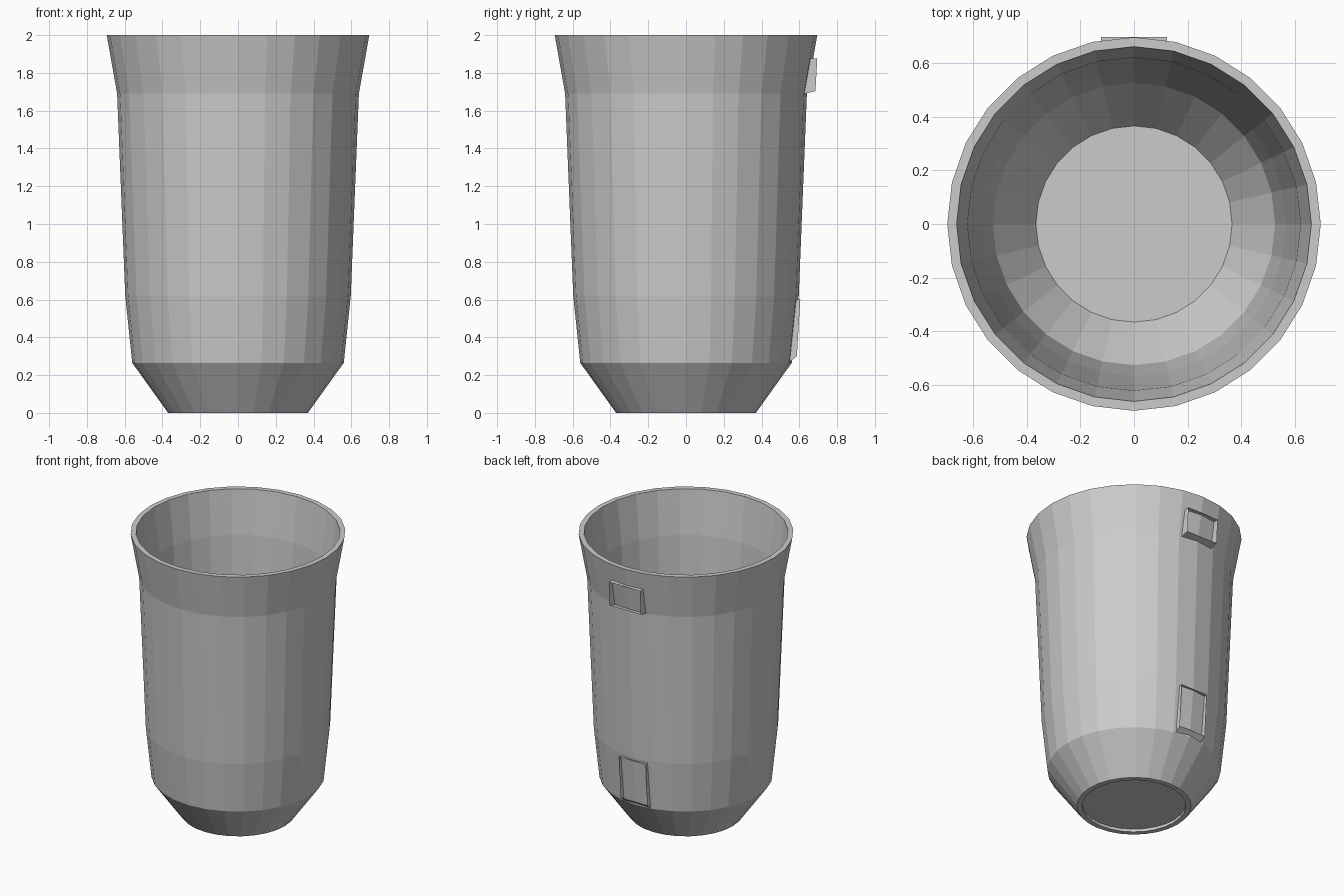
import bpy
import bmesh
from math import cos, sin, tau

cube = bpy.data.objects.get("Cube")
if cube:
    bpy.data.objects.remove(cube, do_unlink=True)

SIDES = 28

grey = bpy.data.materials.new("plain grey")
grey.use_nodes = True
colour = (0.6, 0.6, 0.6, 1)
grey.diffuse_color = colour
grey.node_tree.nodes["Principled BSDF"].inputs["Base Color"].default_value = colour


def finish(name, bm):
    """Turn a bmesh into a flat shaded grey object."""
    mesh = bpy.data.meshes.new(name)
    bm.to_mesh(mesh)
    bm.free()
    mesh.materials.append(grey)
    obj = bpy.data.objects.new(name, mesh)
    bpy.context.collection.objects.link(obj)
    return obj


def lathe(name, profile):
    """Spin (radius, z) points around z and cap both ends."""
    bm = bmesh.new()
    rings = [[bm.verts.new((r * cos(tau * i / SIDES), r * sin(tau * i / SIDES), z))
              for i in range(SIDES)] for r, z in profile]
    for low, high in zip(rings, rings[1:]):
        for i in range(SIDES):
            j = (i + 1) % SIDES
            bm.faces.new((low[i], low[j], high[j], high[i]))
    bm.faces.new(rings[0][::-1])
    bm.faces.new(rings[-1])
    return finish(name, bm)


def bracket(name, half_width, outline):
    """Open four-walled frame; outline is inner/outer (y, z) at top, then bottom."""
    bm = bmesh.new()
    (ti, to, bi, bo) = outline
    loops = []
    for top, bottom in ((ti, bi), (to, bo)):
        loops.append([bm.verts.new((x * half_width, *p)) for x, p in
                      ((1, top), (-1, top), (-1, bottom), (1, bottom))])
    inner, outer = loops
    for i in range(4):
        j = (i + 1) % 4
        bm.faces.new((inner[i], inner[j], outer[j], outer[i]))
    bmesh.ops.recalc_face_normals(bm, faces=bm.faces)
    return finish(name, bm)


# Hollow cup: recessed base, outer wall, rim, inner wall, floor
lathe("cup", [
    (0.335, 0.02), (0.335, 0), (0.37, 0), (0.56, 0.265), (0.597, 0.62),
    (0.64, 1.69), (0.695, 2), (0.66, 2), (0.62, 1.69), (0.565, 0.63),
    (0.525, 0.28), (0.365, 0.05),
])

# Open brackets on the back
bracket("upper_bracket", 0.123,
        [(0.655, 1.875), (0.695, 1.875), (0.62, 1.688), (0.685, 1.703)])
bracket("lower_bracket", 0.105,
        [(0.58, 0.6), (0.605, 0.6), (0.54, 0.262), (0.587, 0.3)])
